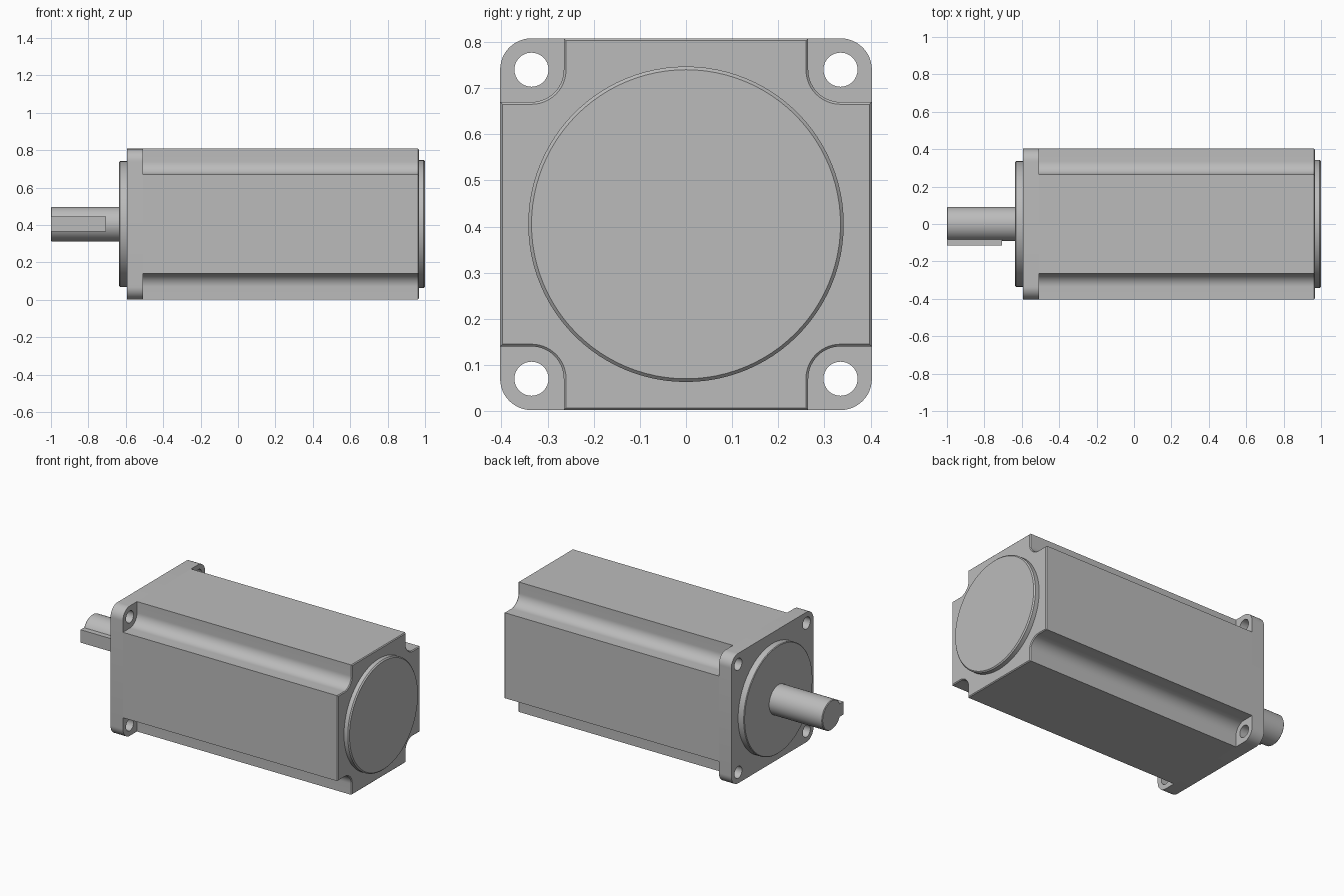
import bpy, bmesh, math
from mathutils import Vector

if "Cube" in bpy.data.objects:
    bpy.data.objects.remove(bpy.data.objects["Cube"], do_unlink=True)

MID = 0.405     # height of the motor axis
HALF = 0.403    # half width of the square section
BOLT = 0.335    # bolt offset from the axis

grey = bpy.data.materials.new("machined grey")
grey.use_nodes = True
grey.diffuse_color = (0.5, 0.5, 0.5, 1)
grey.node_tree.nodes["Principled BSDF"].inputs["Base Color"].default_value = (0.5, 0.5, 0.5, 1)


def arc(cy, cz, r, start, end, steps):
    """Points (y, z) on an arc, angles in degrees."""
    angles = [math.radians(start + (end - start) * i / steps) for i in range(steps + 1)]
    return [(cy + r * math.cos(a), cz + r * math.sin(a)) for a in angles]


def circle(cy, cz, r, steps):
    return arc(cy, cz, r, 0, 360, steps)[:-1]


def four_corners(corner):
    """Repeat a corner path at each quarter turn."""
    points = []
    for turn in range(4):
        for y, z in corner:
            for _ in range(turn):
                y, z = -z, y
            points.append((y, z))
    return points


def finish(name, bm):
    bmesh.ops.recalc_face_normals(bm, faces=bm.faces[:])
    mesh = bpy.data.meshes.new(name)
    bm.to_mesh(mesh)
    bm.free()
    mesh.materials.append(grey)
    ob = bpy.data.objects.new(name, mesh)
    ob.location.z = MID
    bpy.context.collection.objects.link(ob)
    bpy.ops.object.select_all(action="DESELECT")
    ob.select_set(True)
    bpy.context.view_layer.objects.active = ob
    bpy.ops.object.shade_smooth_by_angle(angle=math.radians(30))
    return ob


def prism(name, loops, x0, x1, chamfer=0, chamfer_x=None):
    """Extrude an outline, with optional hole loops, along x."""
    bm = bmesh.new()
    edges = []
    for loop in loops:
        verts = [bm.verts.new((x0, y, z)) for y, z in loop]
        edges += [bm.edges.new((v, verts[i - 1])) for i, v in enumerate(verts)]
    if len(loops) == 1:
        bm.faces.new(verts)
    else:
        bmesh.ops.triangle_fill(bm, edges=edges, use_beauty=True, normal=(1, 0, 0))
    grown = bmesh.ops.extrude_face_region(bm, geom=bm.faces[:], use_keep_orig=True)
    moved = [g for g in grown["geom"] if isinstance(g, bmesh.types.BMVert)]
    bmesh.ops.translate(bm, verts=moved, vec=Vector((x1 - x0, 0, 0)))
    bmesh.ops.recalc_face_normals(bm, faces=bm.faces[:])
    if chamfer:
        rim = [e for e in bm.edges if all(abs(v.co.x - chamfer_x) < 1e-5 for v in e.verts)]
        bmesh.ops.bevel(bm, geom=rim, offset=chamfer, segments=1, affect="EDGES", profile=0.5)
    return finish(name, bm)


# Mounting flange with rounded corners and four bolt holes
corner = HALF - BOLT
flange = [four_corners(arc(BOLT, BOLT, corner, 0, 90, 12))]
for sy in (-1, 1):
    for sz in (-1, 1):
        flange.append(circle(sy * BOLT, sz * BOLT, 0.037, 32))
prism("mounting_flange", flange, -0.593, -0.508)

# Long housing with a rounded channel along each corner
channel = [(HALF, 0.265)] + arc(BOLT, BOLT, 0.07, 270, 180, 14) + [(0.265, HALF)]
prism("motor_housing", [four_corners(channel)], -0.508, 0.967, 0.005, 0.967)

# Round parts on the axis
prism("pilot_boss", [circle(0, 0, 0.336, 96)], -0.635, -0.593, 0.004, -0.635)
prism("rear_cover", [circle(0, 0, 0.342, 96)], 0.967, 1.0, 0.007, 1.0)
prism("output_shaft", [circle(0, 0, 0.092, 64)], -1.0, -0.635, 0.004, -1.0)

# Drive key on the front of the shaft
prism("shaft_key", [[(-0.116, -0.04), (-0.05, -0.04), (-0.05, 0.04), (-0.116, 0.04)]], -0.9995, -0.705)
